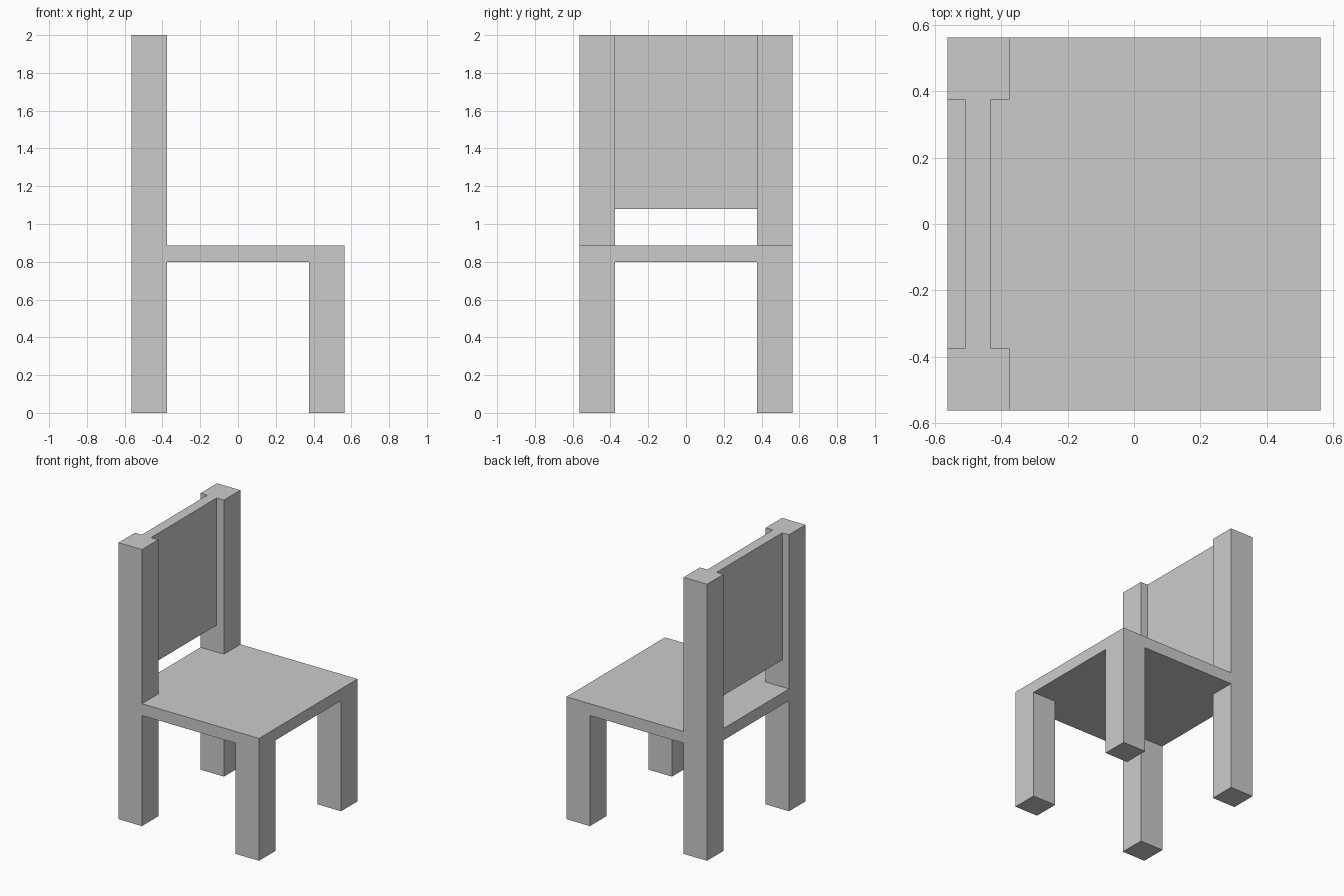
import bpy
import bmesh

if "Cube" in bpy.data.objects:
    bpy.data.objects.remove(bpy.data.objects["Cube"])

HALF = 0.5625        # half width and half depth of the chair
INNER = 0.375        # inner edge of the legs
SEAT_BOTTOM, SEAT_TOP = 0.80, 0.885
HEIGHT = 2.0


def prism(name, outline, z0, z1):
    """Extrude a flat xy outline from z0 up to z1."""
    mesh = bpy.data.meshes.new(name)
    bm = bmesh.new()
    face = bm.faces.new([bm.verts.new((x, y, z0)) for x, y in outline])
    top = bmesh.ops.extrude_face_region(bm, geom=[face])["geom"]
    bmesh.ops.translate(bm, vec=(0, 0, z1 - z0),
                        verts=[g for g in top if isinstance(g, bmesh.types.BMVert)])
    bmesh.ops.recalc_face_normals(bm, faces=bm.faces)
    bm.to_mesh(mesh)
    bm.free()
    obj = bpy.data.objects.new(name, mesh)
    bpy.context.collection.objects.link(obj)
    return obj


def box(name, x0, x1, y0, y1, z0, z1):
    return prism(name, [(x0, y0), (x1, y0), (x1, y1), (x0, y1)], z0, z1)


# Legs: short ones at +x, full-height posts at -x
for side, y0, y1 in (("right", -HALF, -INNER), ("left", INNER, HALF)):
    box(f"{side}_front_leg", INNER, HALF, y0, y1, 0, SEAT_BOTTOM)
    box(f"{side}_back_post", -HALF, -INNER, y0, y1, 0, HEIGHT)

# Seat, notched around the two back posts
prism("seat", [(HALF, -HALF), (HALF, HALF), (-INNER, HALF), (-INNER, INNER),
               (-HALF, INNER), (-HALF, -INNER), (-INNER, -INNER), (-INNER, -HALF)],
      SEAT_BOTTOM, SEAT_TOP)

# Backrest panel between the posts
box("backrest", -0.508, -0.433, -INNER, INNER, 1.08, HEIGHT)
